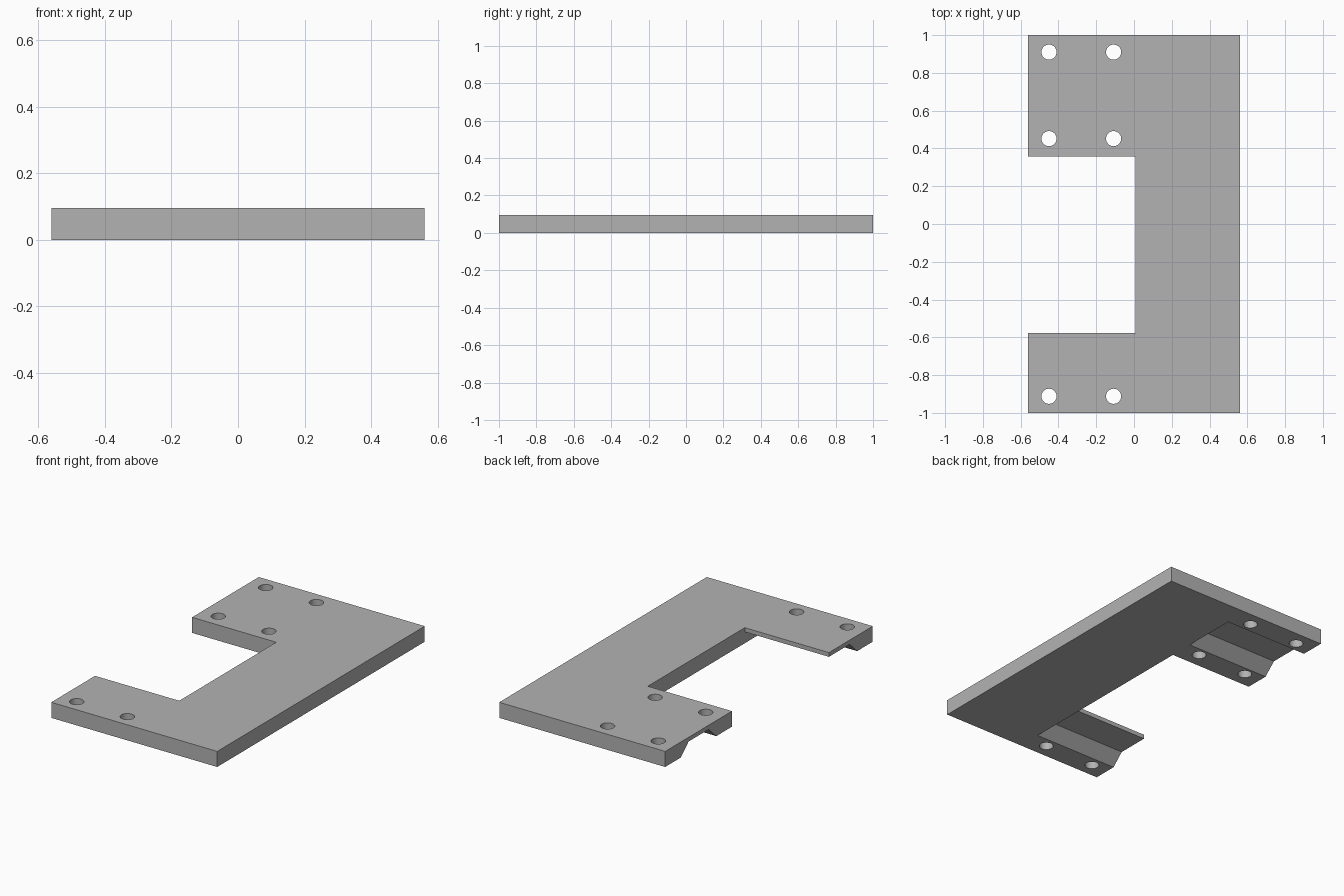
import bpy
import bmesh
import math
from mathutils import Matrix, Vector

cube = bpy.data.objects.get("Cube")
if cube:
    bpy.data.objects.remove(cube, do_unlink=True)

HALF_X, HALF_Y, THICK = 0.56, 1.0, 0.095
ARM_X = 0.008          # where the arms meet the spine
ROOF = 0.069           # height of the groove roofs
HOLE_R = 0.04

grey = bpy.data.materials.new("plain grey")
grey.use_nodes = True
colour = (0.45, 0.45, 0.45, 1)
grey.diffuse_color = colour
grey.node_tree.nodes["Principled BSDF"].inputs["Base Color"].default_value = colour


def add_object(name, bm):
    bmesh.ops.recalc_face_normals(bm, faces=bm.faces)
    mesh = bpy.data.meshes.new(name)
    bm.to_mesh(mesh)
    bm.free()
    mesh.materials.append(grey)
    obj = bpy.data.objects.new(name, mesh)
    bpy.context.collection.objects.link(obj)
    return obj


def prism_x(name, profile, x0, x1):
    """Extrude a (y, z) profile along x."""
    bm = bmesh.new()
    face = bm.faces.new([bm.verts.new((x0, y, z)) for y, z in profile])
    out = bmesh.ops.extrude_face_region(bm, geom=[face])
    moved = [v for v in out["geom"] if isinstance(v, bmesh.types.BMVert)]
    bmesh.ops.translate(bm, verts=moved, vec=Vector((x1 - x0, 0, 0)))
    return add_object(name, bm)


# Rectangular plate
plate = prism_x("mounting_plate",
                [(-HALF_Y, 0), (HALF_Y, 0), (HALF_Y, THICK), (-HALF_Y, THICK)],
                -HALF_X, HALF_X)

# Notch between the arms, joined to the open groove under the front arm
notch = prism_x("notch_cutter",
                [(-0.85, -0.1), (-0.85, 0), (-0.777, ROOF), (-0.578, ROOF),
                 (-0.578, 0.2), (0.357, 0.2), (0.357, -0.1)], -1, ARM_X)

# Trapezoid groove under the back arm
groove = prism_x("groove_cutter",
                 [(0.507, -0.1), (0.507, 0), (0.582, ROOF),
                  (0.775, ROOF), (0.85, 0), (0.85, -0.1)], -1, ARM_X)

# Screw holes
bm = bmesh.new()
for x in (-0.45, -0.108):
    for y in (-0.912, 0.452, 0.91):
        bmesh.ops.create_cone(bm, cap_ends=True, segments=48, radius1=HOLE_R,
                              radius2=HOLE_R, depth=0.5,
                              matrix=Matrix.Translation((x, y, 0)))
holes = add_object("hole_cutter", bm)

# Cut the plate, then drop the cutters
bpy.context.view_layer.objects.active = plate
for cutter in (notch, groove, holes):
    cutter.hide_render = True
    mod = plate.modifiers.new(cutter.name, 'BOOLEAN')
    mod.operation = 'DIFFERENCE'
    mod.solver = 'EXACT'
    mod.object = cutter
    bpy.ops.object.modifier_apply(modifier=mod.name)
    bpy.data.objects.remove(cutter, do_unlink=True)

# Smooth hole walls, sharp edges elsewhere
bpy.ops.object.select_all(action='DESELECT')
plate.select_set(True)
bpy.ops.object.shade_smooth_by_angle(angle=math.radians(30))
